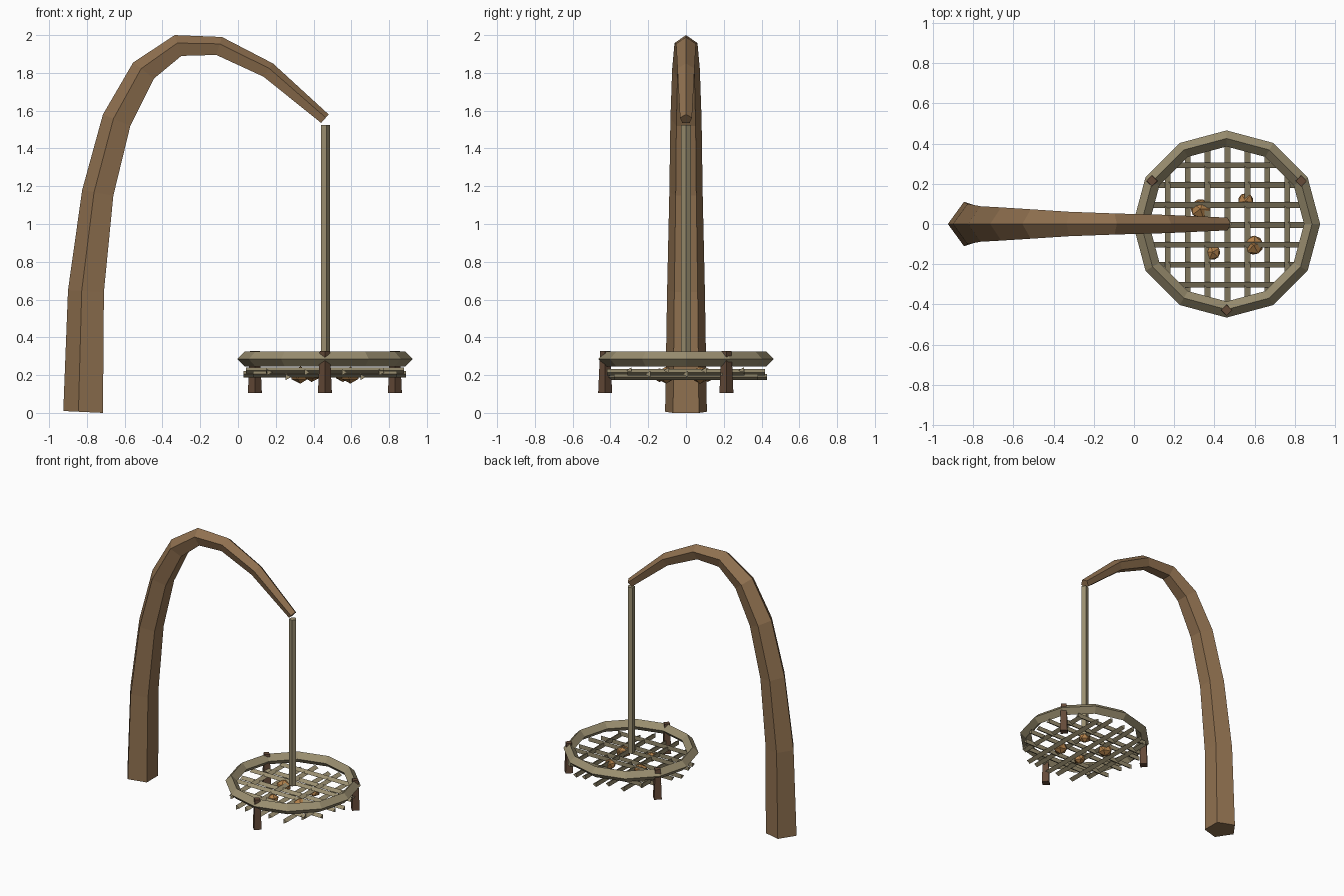
import bpy, bmesh, math
from mathutils import Matrix, Vector

if "Cube" in bpy.data.objects:
    bpy.data.objects.remove(bpy.data.objects["Cube"])


def material(name, r, g, b):
    m = bpy.data.materials.new(name)
    m.diffuse_color = (r, g, b, 1)
    m.use_nodes = True
    m.node_tree.nodes["Principled BSDF"].inputs["Base Color"].default_value = m.diffuse_color
    return m


WOOD = material("wood", 0.28, 0.165, 0.08)
DARK = material("dark_wood", 0.13, 0.07, 0.04)
REED = material("reed", 0.32, 0.27, 0.16)
FOOD = material("ochre", 0.45, 0.22, 0.07)
CX = 0.46  # basket centre


def finish(name, bm, mat):
    bmesh.ops.recalc_face_normals(bm, faces=bm.faces)
    me = bpy.data.meshes.new(name)
    bm.to_mesh(me)
    bm.free()
    me.materials.append(mat)
    ob = bpy.data.objects.new(name, me)
    bpy.context.collection.objects.link(ob)
    return ob


def skin(bm, rings, closed=False):
    """Join rings of points with quads; cap the ends if open."""
    rs = [[bm.verts.new(p) for p in ring] for ring in rings]
    n = len(rs[0])
    for i in range(len(rs) if closed else len(rs) - 1):
        a, b = rs[i], rs[(i + 1) % len(rs)]
        for k in range(n):
            bm.faces.new((a[k], a[(k + 1) % n], b[(k + 1) % n], b[k]))
    if not closed:
        bm.faces.new(rs[0])
        bm.faces.new(rs[-1])


def prism(bm, p0, p1, r0, r1, sides, u, v):
    """Tapered prism whose first corner points along u."""
    rings = []
    for p, r in ((p0, r0), (p1, r1)):
        rings.append([Vector(p) + r * (math.cos(a) * Vector(u) + math.sin(a) * Vector(v))
                      for a in (math.tau * k / sides for k in range(sides))])
    skin(bm, rings)


# Bent pole: five-sided section from outer and inner edge (x, z)
edges = [((-.925, .01), (-.715, .0)), ((-.90, .65), (-.71, .64)),
         ((-.825, 1.18), (-.66, 1.15)), ((-.715, 1.58), (-.57, 1.52)),
         ((-.555, 1.855), (-.445, 1.77)), ((-.335, 2.0), (-.30, 1.89)),
         ((-.085, 1.99), (-.115, 1.895)), ((.185, 1.85), (.135, 1.78)),
         ((.48, 1.58), (.44, 1.535))]
bm = bmesh.new()
rings = []
for o, i in edges:
    o, i = Vector((o[0], 0, o[1])), Vector((i[0], 0, i[1]))
    r = (i - o).length / 1.809
    side = o.lerp(i, 0.382)
    wide, narrow = Vector((0, .951 * r, 0)), Vector((0, .588 * r, 0))
    rings.append([o, side + wide, i + narrow, i - narrow, side - wide])
skin(bm, rings)
finish("bent_pole", bm, WOOD)

# Hanging rope
bm = bmesh.new()
prism(bm, (CX, 0, .27), (CX, 0, 1.525), .027, .027, 5, (1, 0, 0), (0, 1, 0))
finish("rope", bm, REED)

# Basket rim: twelve segments, diamond section
bm = bmesh.new()
rings = []
for k in range(12):
    a = math.tau * k / 12
    rings.append([(CX + r * math.cos(a), r * math.sin(a), z)
                  for r, z in ((.465, .285), (.425, .325), (.385, .285), (.425, .245))])
skin(bm, rings, closed=True)
finish("basket_rim", bm, REED)

# Lattice of three-sided slats, alternating in height
for name, along_x in (("cross_slats", True), ("long_slats", False)):
    bm = bmesh.new()
    for k in range(-3, 4):
        o = k * .099
        h = math.sqrt(.43 ** 2 - o ** 2)
        if along_x:
            z = .205 + .02 * (k % 2)
            prism(bm, (CX - h, o, z), (CX + h, o, z), .019, .019, 3, (0, -1, 0), (0, 0, 1))
        else:
            z = .19 + .025 * (k % 2)
            prism(bm, (CX + o, -h, z), (CX + o, h, z), .019, .019, 3, (1, 0, 0), (0, 0, 1))
    finish(name, bm, REED)

# Three short legs through the rim
for n, deg in enumerate((-90, 30, 150)):
    a = math.radians(deg)
    x, y = CX + .428 * math.cos(a), .428 * math.sin(a)
    bm = bmesh.new()
    prism(bm, (x, y, .105), (x, y, .328), .037, .027, 4, (1, 0, 0), (0, 1, 0))
    finish(f"leg_{n + 1}", bm, DARK)

# Faceted lumps lying in the basket
for n, (x, y, r) in enumerate(((.33, .075, .054), (.555, .115, .043),
                               (.39, -.14, .043), (.595, -.105, .053))):
    bm = bmesh.new()
    bmesh.ops.create_icosphere(bm, subdivisions=1, radius=r)
    bm.transform(Matrix.Translation((x, y, .2)) @ Matrix.Diagonal((1, 1, .85, 1))
                 @ Matrix.Rotation(n * .9, 4, 'Z'))
    finish(f"lump_{n + 1}", bm, FOOD)
